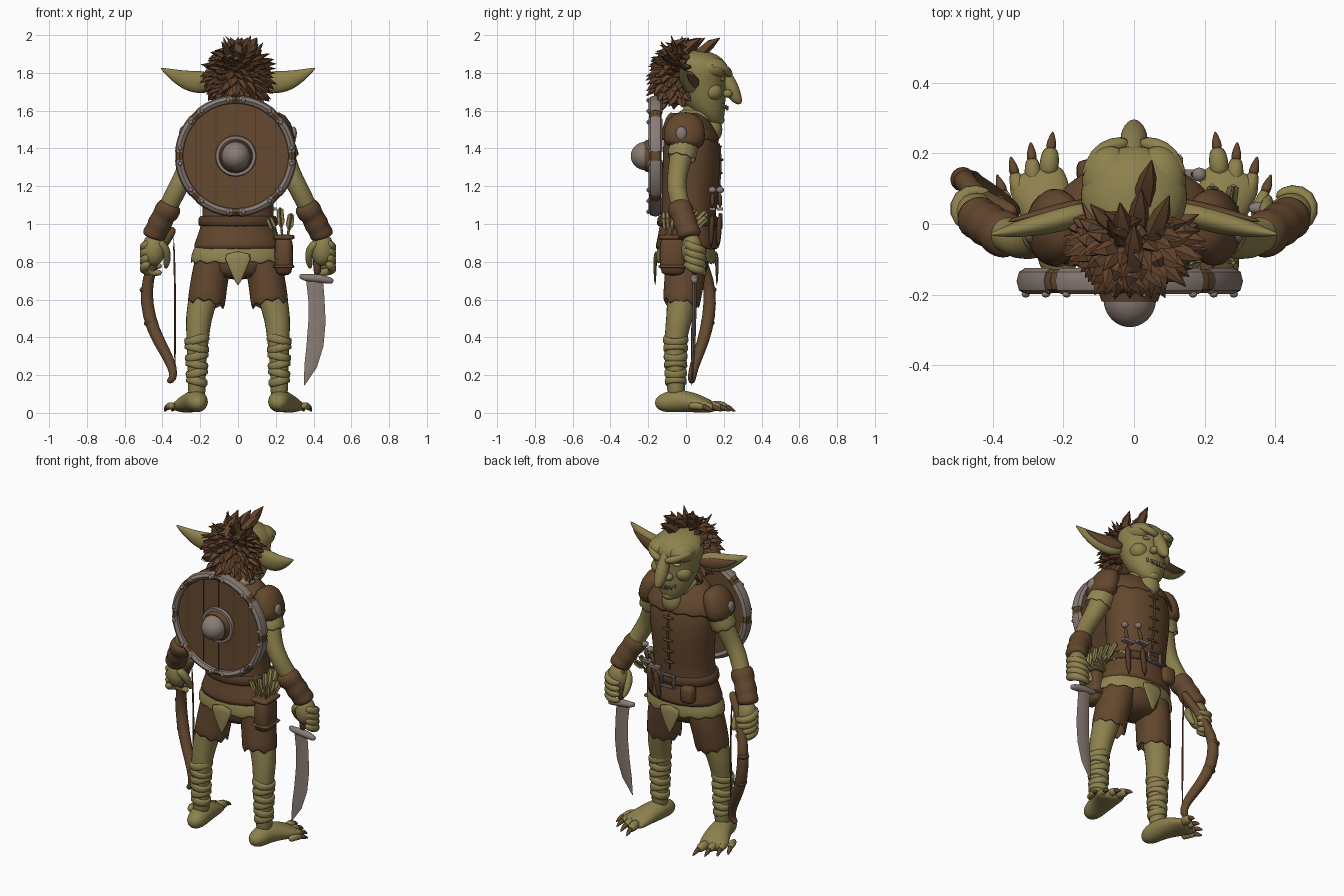
import bpy, bmesh, math, random
from mathutils import Vector, Matrix

random.seed(4)
cube = bpy.data.objects.get("Cube")
if cube:
    bpy.data.objects.remove(cube)


def material(name, color):
    m = bpy.data.materials.new(name)
    m.use_nodes = True
    m.diffuse_color = (*color, 1)
    shader = next(n for n in m.node_tree.nodes if n.type == 'BSDF_PRINCIPLED')
    shader.inputs["Base Color"].default_value = (*color, 1)
    shader.inputs["Roughness"].default_value = 0.8
    return m


skin = material("olive skin", (.27, .22, .075))
cloth = material("pale cloth", (.29, .235, .085))
leather = material("brown leather", (.125, .063, .027))
dark = material("dark leather", (.085, .043, .02))
fur = material("russet hair", (.12, .056, .025))
wood = material("shield wood", (.13, .068, .029))
metal = material("dull metal", (.25, .2, .175))
bone = material("bone", (.36, .29, .16))


def tube(bm, path, radii, n=12, ref=(0, 1, 0), level=False, caps=True, jag=0):
    """Sweep an ellipse along a path; a list gives one radius per point, a tuple one ellipse for all."""
    pts, ref, rings = [Vector(p) for p in path], Vector(ref), []
    for i, p in enumerate(pts):
        t = pts[min(i + 1, len(pts) - 1)] - pts[max(i - 1, 0)]
        t = Vector((0, 0, 1)) if level else t.normalized()
        side = t.cross(ref).normalized()
        other = side.cross(t)
        r = radii[i] if isinstance(radii, list) else radii
        a, b = r if isinstance(r, tuple) else (r, r)
        ring = []
        for k in range(n):
            u = math.tau * k / n
            v = p + side * a * math.cos(u) + other * b * math.sin(u)
            if jag and i == len(pts) - 1:
                v.z += random.uniform(.5, 1) * jag * (1 if k % 2 else -1)
            ring.append(bm.verts.new(v))
        rings.append(ring)
    for low, high in zip(rings, rings[1:]):
        for k in range(n):
            j = (k + 1) % n
            bm.faces.new((low[k], low[j], high[j], high[k]))
    if caps:
        bm.faces.new(rings[0])
        bm.faces.new(rings[-1])
    return bm


def blob(bm, at, size, segments=16):
    m = Matrix.Translation(at) @ Matrix.Diagonal((*size, 1))
    bmesh.ops.create_uvsphere(bm, u_segments=segments, v_segments=segments // 2 + 2, radius=1, matrix=m)
    return bm


def block(bm, at, size):
    m = Matrix.Translation(at) @ Matrix.Diagonal((*size, 1))
    bmesh.ops.create_cube(bm, size=1, matrix=m)
    return bm


def part(name, bm, mat, both=False, smooth=1, thick=0, bevel=0):
    """Turn a bmesh into an object, with a mirrored twin when both is set."""
    bmesh.ops.recalc_face_normals(bm, faces=bm.faces)
    for prefix in (("left_", "right_") if both else ("",)):
        if prefix == "right_":
            bmesh.ops.scale(bm, vec=(-1, 1, 1), verts=bm.verts)
            bmesh.ops.reverse_faces(bm, faces=bm.faces)
        me = bpy.data.meshes.new(prefix + name)
        bm.to_mesh(me)
        me.materials.append(mat)
        me.shade_smooth()
        if not smooth:
            me.set_sharp_from_angle(angle=.7)
        ob = bpy.data.objects.new(prefix + name, me)
        bpy.context.collection.objects.link(ob)
        if thick:
            ob.modifiers.new("thickness", 'SOLIDIFY').thickness = thick
        if bevel:
            ob.modifiers.new("bevel", 'BEVEL').width = bevel
        if smooth:
            subsurf = ob.modifiers.new("smooth", 'SUBSURF')
            subsurf.levels = subsurf.render_levels = smooth
    bm.free()


def new():
    return bmesh.new()


def column(rings, **options):
    """Stack of level ellipses given as (y, z, half width, half depth)."""
    return tube(new(), [(0, y, z) for y, z, a, b in rings], [(a, b) for y, z, a, b in rings], level=True, **options)


# Head and face
part("head", column([(.15, 1.52, .03, .03), (.14, 1.55, .07, .06), (.11, 1.61, .11, .1), (.085, 1.7, .135, .125),
                     (.075, 1.77, .15, .135), (.08, 1.82, .155, .15), (.07, 1.86, .145, .14),
                     (.055, 1.9, .1, .11), (.045, 1.92, .04, .05)], n=20), skin, smooth=2)
part("forehead", blob(new(), (.07, .125, 1.825), (.08, .1, .06)), skin, True)
part("nose", tube(new(), [(0, .18, 1.85), (0, .215, 1.78), (0, .24, 1.72), (0, .262, 1.67), (0, .29, 1.635)],
                  [.025, .034, .042, .036, .014], ref=(1, 0, 0)), skin, smooth=2)
part("nostril", blob(new(), (.035, .22, 1.69), (.026, .028, .022)), skin, True)
part("brow", tube(new(), [(.012, .228, 1.79), (.06, .227, 1.8), (.11, .2, 1.83), (.145, .13, 1.84)],
                  [.018, .024, .022, .01]), skin, True)
part("cheek", blob(new(), (.08, .14, 1.7), (.055, .055, .05)), skin, True)
part("eye", blob(new(), (.068, .192, 1.767), (.028, .014, .01)), bone, True)
part("mouth", tube(new(), [(-.095, .145, 1.66), (-.06, .185, 1.622), (0, .207, 1.61), (.06, .185, 1.622), (.095, .145, 1.66)],
                   [.004, .011, .014, .011, .004]), dark)
teeth = new()
for i in range(-3, 4):
    x = i * .021
    bend = 3.6 * x * x
    y, z = .219 - bend * 1.6, 1.612 + bend
    tube(teeth, [(x, y, z + .011), (x, y, z - .01)], [.009, .005], n=6)
part("teeth", teeth, bone, smooth=0)
part("chin", blob(new(), (0, .16, 1.55), (.045, .045, .03)), skin)
part("neck", tube(new(), [(0, .01, 1.46), (0, .03, 1.54), (0, .08, 1.63)], [.09, .08, .08]), skin)
part("bare_chest", blob(new(), (0, .13, 1.5), (.065, .065, .075)), skin)

# Ears
ear = [(.12, .04, 1.745), (.19, .02, 1.75), (.27, 0, 1.757), (.35, -.02, 1.793), (.41, -.03, 1.826)]
part("ear", tube(new(), ear, [(.04, .03), (.066, .04), (.056, .035), (.03, .02), (.003, .003)]), skin, True, 2)
part("ear_hollow", tube(new(), [(x + .012, y + .026, z + .003) for x, y, z in ear[:4]],
                        [(.02, .01), (.04, .016), (.028, .013), (.004, .004)]), leather, True)

# Hair: a cap covered in swept tufts
c = Vector((0, -.04, 1.78))
hair = blob(new(), c, (.13, .1, .15), 20)
for i in range(170):
    z = 1 - 1.8 * (i + .5) / 170
    a = i * 2.39996
    d = Vector((math.cos(a) * math.sqrt(1 - z * z), math.sin(a) * math.sqrt(1 - z * z), z))
    if d.y > .4 and z < .72 or d.y > .6:
        continue
    root = c + Vector((d.x * .115, d.y * .085, d.z * .13))
    flow = Vector((d.x, d.y, d.z * .5 - .5 + .25 * max(z, 0))) + Vector([random.uniform(-.35, .35) for k in range(3)])
    size = random.uniform(.045, .08)
    tip = root + d * .03 + flow.normalized() * size
    tube(hair, [root, root + d * .034 + flow * size * .35, tip], [(.026, .018), (.022, .013), .001], n=5, ref=(.3, .2, 1))
for x, y in ((.05, .18), (.02, .1), (.1, .08), (-.04, .06), (.0, .0)):
    tube(hair, [(x * .5, y - .12, 1.89), (x * .8, y - .05, 1.955), (x, y, 1.985)], [.034, .026, .002], n=5, ref=(1, 0, 0))
part("hair", hair, fur, smooth=0)

# Torso clothing
part("vest", column([(.01, 1.57, .1, .08), (.015, 1.53, .16, .12), (.025, 1.46, .205, .145), (.03, 1.35, .21, .155),
                     (.025, 1.2, .192, .15), (.01, 1.05, .185, .145), (.01, .98, .2, .15), (.005, .88, .238, .168),
                     (.005, .855, .243, .17)], n=28, jag=.012), leather)
part("mantle", column([(-.0, 1.595, .11, .08), (.005, 1.57, .16, .11), (.015, 1.51, .215, .14), (.02, 1.44, .24, .165)],
                      n=28, caps=False, jag=.025), leather, thick=.015)
part("neckerchief", column([(.04, 1.61, .088, .08), (.055, 1.575, .1, .1), (.06, 1.535, .09, .115)], n=20, jag=.025), cloth)
part("shirt_tail", column([(.0, .89, .225, .15), (.0, .84, .25, .16), (.0, .795, .252, .16)], n=30, caps=False, jag=.03),
     cloth, thick=.008)
flaps = new()
for y in (-.16, .16):
    tube(flaps, [(0, y, .86), (0, y * 1.03, .77), (0, y * 1.02, .67)], [(.1, .012), (.055, .01), (.004, .004)], n=8)
part("cloth_flaps", flaps, cloth)
part("belt", column([(.01, z, a, a - .048) for z, a in ((.985, .205), (.99, .214), (1.04, .21), (1.045, .2))], n=28), dark)
part("hips", column([(0, .9, .2, .13), (0, .8, .2, .13), (-.01, .7, .15, .11)], n=16), leather)
buckle = new()
for k in (-1, 1):
    block(buckle, (k * .042, .182, 1.015), (.014, .02, .085))
    block(buckle, (0, .182, 1.015 + k * .036), (.09, .02, .014))
part("buckle", buckle, metal, smooth=0, bevel=.004)
part("vest_seam", tube(new(), [(0, .172, 1.44), (0, .186, 1.35), (0, .176, 1.2), (0, .156, 1.06)], .008, n=6), dark)
ties = new()
for z, y in ((1.13, .168), (1.2, .176), (1.27, .182), (1.34, .187), (1.41, .178)):
    tube(ties, [(-.04, y - .006, z), (0, y + .01, z), (.04, y - .006, z)], [.006, .01, .006], n=6, ref=(0, 0, 1))
part("vest_ties", ties, leather)

# Daggers and belt pouches
grips, fittings, sheaths = new(), new(), new()
for x, y, lean in ((.09, .17, .03), (.165, .13, .02)):
    tube(sheaths, [(x - lean, y, .86), (x, y + .01, 1.07)], [(.012, .012), (.03, .02)], n=8)
    tube(grips, [(x, y + .01, 1.08), (x + lean, y + .01, 1.17)], .013, n=8)
    blob(fittings, (x + lean, y + .01, 1.18), (.021, .021, .018), 10)
    block(fittings, (x, y + .01, 1.08), (.075, .03, .017))
part("dagger_sheaths", sheaths, dark)
part("dagger_grips", grips, leather)
part("dagger_fittings", fittings, metal, smooth=0)
part("belt_pouch", block(new(), (-.12, .15, .95), (.09, .07, .11)), leather, bevel=.015)
part("quiver", block(new(), (.242, -.07, .835), (.105, .145, .22)), leather, bevel=.025)
part("quiver_bands", block(block(new(), (.242, -.07, .775), (.115, .155, .022)), (.242, -.07, .93), (.115, .155, .03)), leather, bevel=.008)
arrows = new()
for i in range(15):
    u, v = (i % 3 - 1), (i // 3 - 2) / 2
    foot, top = Vector((.235 + u * .025, -.06 + v * .04, .92)), Vector((.222 + u * .06, -.0 + v * .11, 1.085 - .03 * abs(u) - .02 * abs(v)))
    tube(arrows, [foot, top], .006, n=6)
    for ref in ((1, 0, 0), (0, 1, 0)):
        tube(arrows, [foot.lerp(top, f) for f in (.4, .6, .95, 1)], [(.004, .003), (.019, .004), (.017, .004), (.004, .003)], n=6, ref=ref)
part("arrows", arrows, cloth, smooth=0)

# Arms, shoulders, bracers and hands
part("arm", tube(new(), [(.18, .0, 1.48), (.235, -.02, 1.38), (.275, -.045, 1.27), (.325, -.055, 1.18), (.385, -.015, 1.06),
                         (.435, .02, .93)], [.07, .066, .055, .053, .052, .042]), skin, True)
part("sleeve", tube(new(), [(.2, -.0, 1.46), (.235, -.015, 1.4), (.252, -.025, 1.345)], [.075, .078, .078], n=16, caps=False, jag=.02),
     cloth, True, thick=.008)
part("shoulder_pad", tube(new(), [(.16, .0, 1.575), (.2, -.0, 1.55), (.228, -.01, 1.47), (.24, -.015, 1.395)],
                          [(.03, .05), (.07, .1), (.075, .115), (.082, .108)], n=18, jag=.018), leather, True, thick=.012)
part("shoulder_stud", blob(new(), (.296, -.025, 1.48), (.016, .03, .036)), metal, True)
bracer = [(.35, -.042, 1.11), (.358, -.038, 1.095), (.385, -.02, 1.055), (.392, -.016, 1.045), (.418, .0, .995),
          (.424, .005, .98), (.447, .02, .94), (.45, .022, .925)]
part("bracer", tube(new(), bracer, [.05, .068, .072, .058, .071, .058, .07, .05]), leather, True)
hand = blob(new(), (.447, .032, .865), (.064, .058, .088))
for i in range(4):
    z = .875 - .036 * i
    tube(hand, [(.47, -.01, z + .03), (.505, .03, z), (.497, .08, z - .012), (.445, .1, z - .025), (.4, .075, z - .025)],
         [.024, .028, .027, .022, .015], n=8, ref=(0, 0, 1))
tube(hand, [(.425, .0, .91), (.38, .015, .87), (.372, .05, .81), (.385, .08, .76)], [.026, .028, .023, .011], n=8)
part("hand", hand, skin, True)

# Legs, wraps and feet
part("shorts_leg", tube(new(), [(.11, .0, .86), (.142, -.0, .76), (.158, -.015, .66), (.168, -.025, .575)],
                        [(.1, .115), (.1, .112), (.1, .105), (.104, .1)], n=18, caps=False, jag=.04), leather, True, thick=.012)
part("leg", tube(new(), [(.16, -.0, .74), (.185, -.025, .6), (.21, -.035, .5), (.213, -.055, .4), (.218, -.06, .3),
                         (.218, -.05, .18), (.218, -.055, .06)], [.085, .08, .072, .062, .055, .046, .055]), skin, True)
wraps = new()
for i in range(6):
    z = .17 + i * .044
    r, tilt = .05 + i * .002, (.012 if i % 2 else -.012)
    tube(wraps, [(.218 - tilt * .3, -.054, z - .026), (.218, -.054, z - .018), (.218, -.056, z + .018), (.218 + tilt * .3, -.056, z + .024)],
         [r, r + .012, r + .008, r - .002], n=14, ref=(tilt * 20, 1, 0))
part("leg_wraps", wraps, skin, True)
part("foot", tube(new(), [(.208, -.165, .05), (.212, -.13, .052), (.22, -.05, .066), (.245, .04, .056), (.275, .12, .034), (.285, .155, .025)],
                  [(.02, .02), (.057, .052), (.064, .065), (.078, .055), (.092, .036), (.07, .022)], ref=(0, 0, 1)), skin, True, 2)
toes, claws = new(), new()
for x, y, r in ((.235, .25, .031), (.29, .22, .027), (.34, .18, .025), (.375, .13, .022)):
    base = Vector((.245 + (x - .235) * .7, y - .12, .035))
    tip = Vector((x, y - .03, .026))
    tube(toes, [base, base.lerp(tip, .55) + Vector((0, 0, .01)), tip], [r, r, r * .75], n=8, ref=(0, 0, 1))
    ahead = (tip - base).normalized()
    tube(claws, [tip - ahead * .015 + Vector((0, 0, .008)), tip + ahead * .015, tip + ahead * .045 - Vector((0, 0, .016))], [.018, .015, .002], n=8, ref=(0, 0, 1))
part("toes", toes, skin, True)
part("claws", claws, leather, True)

# Round shield worn on the back
hub = Vector((-.012, -.162, 1.36))


def disc(bm, y0, y1, r0, r1, n=48):
    return tube(bm, [(hub.x, y0, hub.z), (hub.x, y1, hub.z)], [r0, r1], n=n, ref=(0, 0, 1))


part("shield_board", disc(new(), -.14, -.175, .305, .305), wood, smooth=0)
seams = new()
for i in range(-2, 3):
    x = i * .105
    block(seams, (hub.x + x, -.1755, hub.z), (.004, .003, 2 * math.sqrt(.28 ** 2 - x * x)))
part("plank_seams", seams, dark, smooth=0)


def arc(bm, start, end, r, a, b):
    angles = [math.radians(start + (end - start) * k / 10) for k in range(11)]
    return tube(bm, [hub + Vector((math.cos(t) * r, 0, math.sin(t) * r)) for t in angles], (a, b), n=8)


rim, plates, rivets = new(), new(), new()
for k in range(8):
    arc(rim, k * 45, k * 45 + 45, .297, .022, .033)
    arc(plates, k * 45 + 4, k * 45 + 41, .298, .024, .037)
    for t in (k * 45 + 8, k * 45 + 37):
        t = math.radians(t)
        blob(rivets, hub + Vector((math.cos(t) * .298, -.037, math.sin(t) * .298)), (.012, .01, .012), 8)
part("shield_rim", rim, wood, smooth=0)
part("rim_plates", plates, metal, smooth=0)
part("rim_rivets", rivets, metal, smooth=0)
part("boss_ring", disc(new(), -.17, -.192, .11, .105), metal, smooth=0)
part("boss_collar", disc(new(), -.19, -.22, .09, .08), wood, smooth=0)
part("boss_dome", blob(new(), hub - Vector((0, .05, 0)), (.076, .082, .076), 24), metal)

# Curved sword
part("sword_grip", tube(new(), [(.42, .045, .72), (.42, .045, .83), (.41, .045, .94)], [.024, .022, .026]), leather)
part("sword_guard", tube(new(), [(.325, .045, .73), (.345, .045, .715), (.42, .045, .715), (.49, .045, .7), (.505, .045, .695)],
                         [.012, .018, .026, .018, .012]), metal)
part("sword_blade", tube(new(), [(.405, .045, .71), (.415, .045, .6), (.418, .043, .48), (.408, .04, .36), (.385, .035, .25), (.35, .03, .145)],
                         [(.045, .012), (.043, .011), (.046, .011), (.045, .01), (.034, .008), (.002, .002)], n=4), metal, smooth=0)

# Bow
bow = [(-.34, .03, .985), (-.36, .04, .94), (-.4, .06, .89), (-.435, .075, .82), (-.48, .12, .71), (-.487, .13, .58),
       (-.452, .11, .44), (-.385, .07, .32), (-.345, .04, .24), (-.34, .03, .18), (-.375, .03, .16)]
part("bow", tube(new(), bow, [.02, .026, .026, .028, .032, .036, .036, .031, .026, .024, .016], n=10), wood)
part("bow_wraps", tube(tube(new(), [(-.484, .124, .67), (-.488, .13, .63)], .039), [(-.468, .119, .5), (-.456, .112, .46)], .041), dark)
part("bow_string", tube(new(), [(-.342, .03, .96), (-.33, .035, .6), (-.335, .03, .2)], .006, n=6), leather)
